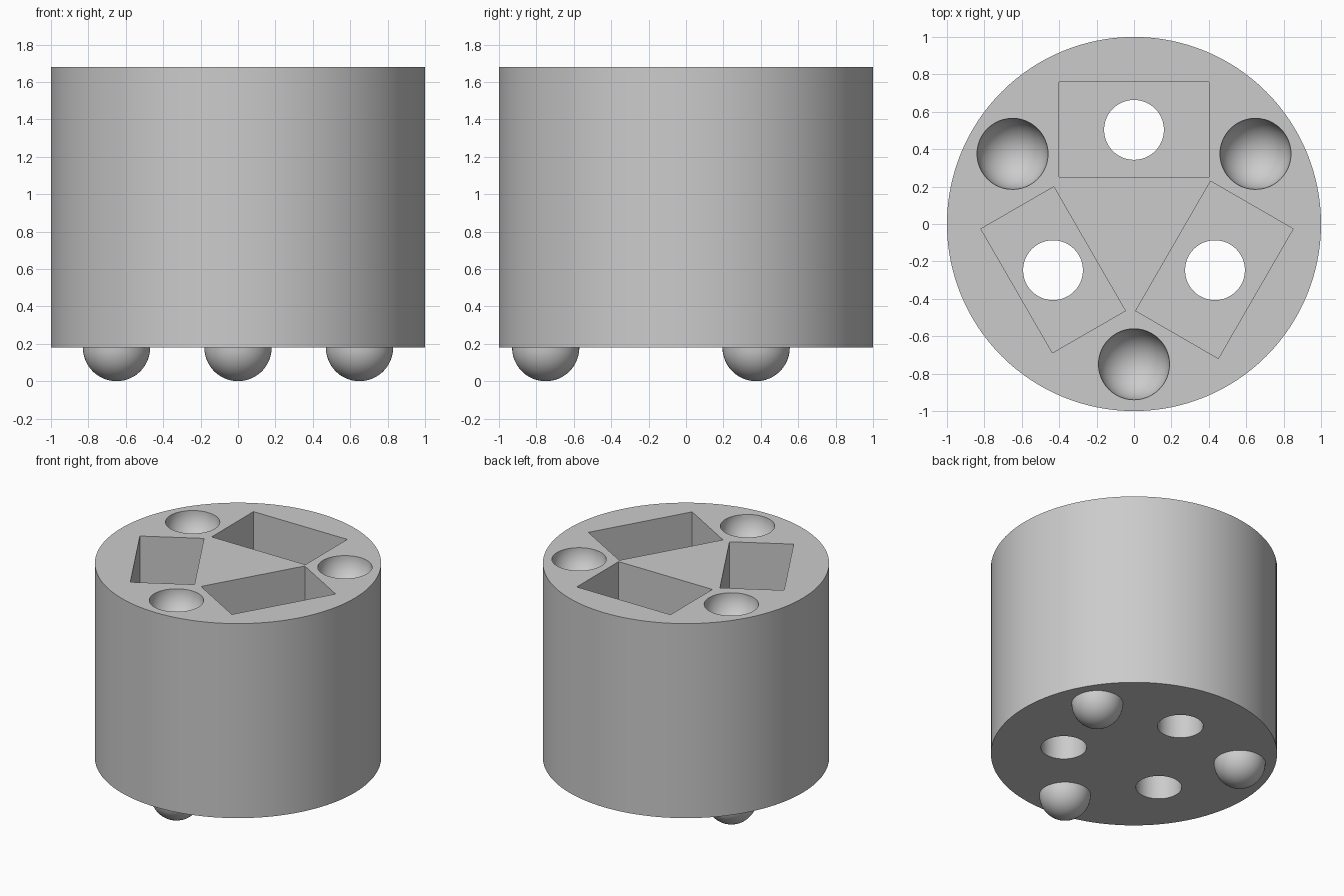
import bpy
import bmesh
from math import radians, sin, cos
from mathutils import Matrix, Vector

cube = bpy.data.objects.get("Cube")
if cube:
    bpy.data.objects.remove(cube, do_unlink=True)

BASE, TOP = 0.18, 1.68      # underside and top of the drum
POCKET_FLOOR = 0.43

grey = bpy.data.materials.new("plain grey")
grey.use_nodes = True
grey.diffuse_color = (0.6, 0.6, 0.6, 1)
grey.node_tree.nodes["Principled BSDF"].inputs["Base Color"].default_value = (0.6, 0.6, 0.6, 1)


def add_object(name, bm):
    mesh = bpy.data.meshes.new(name)
    bm.to_mesh(mesh)
    bm.free()
    mesh.materials.append(grey)
    obj = bpy.data.objects.new(name, mesh)
    bpy.context.collection.objects.link(obj)
    return obj


def cylinder(name, radius, x, y, z0, z1, segments):
    bm = bmesh.new()
    bmesh.ops.create_cone(bm, cap_ends=True, segments=segments, radius1=radius, radius2=radius,
                          depth=z1 - z0, matrix=Matrix.Translation((x, y, (z0 + z1) / 2)))
    return add_object(name, bm)


def box(name, x, y, length, width, angle):
    bm = bmesh.new()
    z1 = TOP + 0.2
    place = (Matrix.Translation((x, y, (POCKET_FLOOR + z1) / 2))
             @ Matrix.Rotation(radians(angle), 4, "Z")
             @ Matrix.Diagonal((length, width, z1 - POCKET_FLOOR, 1)))
    bmesh.ops.create_cube(bm, size=1, matrix=place)
    return add_object(name, bm)


def ball(name, radius, x, y, z, half=False):
    bm = bmesh.new()
    bmesh.ops.create_uvsphere(bm, u_segments=48, v_segments=24, radius=radius,
                              matrix=Matrix.Translation((x, y, z)))
    if half:
        # keep the lower half only
        upper = [v for v in bm.verts if v.co.z > z + 0.001]
        bmesh.ops.delete(bm, geom=upper, context="VERTS")
    return add_object(name, bm)


def smooth(obj):
    bpy.ops.object.select_all(action="DESELECT")
    obj.select_set(True)
    bpy.context.view_layer.objects.active = obj
    bpy.ops.object.shade_smooth_by_angle(angle=radians(30))


# Solid drum
drum = cylinder("drum", 1, 0, 0, BASE, TOP, 128)
cutters = []

# Three rectangular pockets: centre, length, width, turn
pockets = [(0, 0.505, 0.8, 0.51, 0),
           (-0.4325, -0.245, 0.765, 0.45, -60),
           (0.43, -0.245, 0.8, 0.51, 60)]
for pocket in pockets:
    cutters.append(box("pocket_cutter", *pocket))

# Drain holes below the pockets, and sockets and feet between them
for i in range(3):
    a = radians(90 + 120 * i)
    out = Vector((cos(a), sin(a)))
    hole = out * 0.5
    cutters.append(cylinder("hole_cutter", 0.16, hole.x, hole.y + 0.003, 0, POCKET_FLOOR + 0.1, 48))
    spot = out * -0.75
    cutters.append(ball("socket_cutter", 0.19, spot.x, spot.y, TOP))
    smooth(ball(f"foot_{i + 1}", 0.18, spot.x, spot.y, BASE, half=True))

# Cut the drum and bake the result
for cutter in cutters:
    cutter.hide_render = True
    mod = drum.modifiers.new(cutter.name, "BOOLEAN")
    mod.operation = "DIFFERENCE"
    mod.solver = "EXACT"
    mod.object = cutter
graph = bpy.context.evaluated_depsgraph_get()
cut_mesh = bpy.data.meshes.new_from_object(drum.evaluated_get(graph))
drum.modifiers.clear()
drum.data = cut_mesh
for cutter in cutters:
    bpy.data.objects.remove(cutter, do_unlink=True)
smooth(drum)
